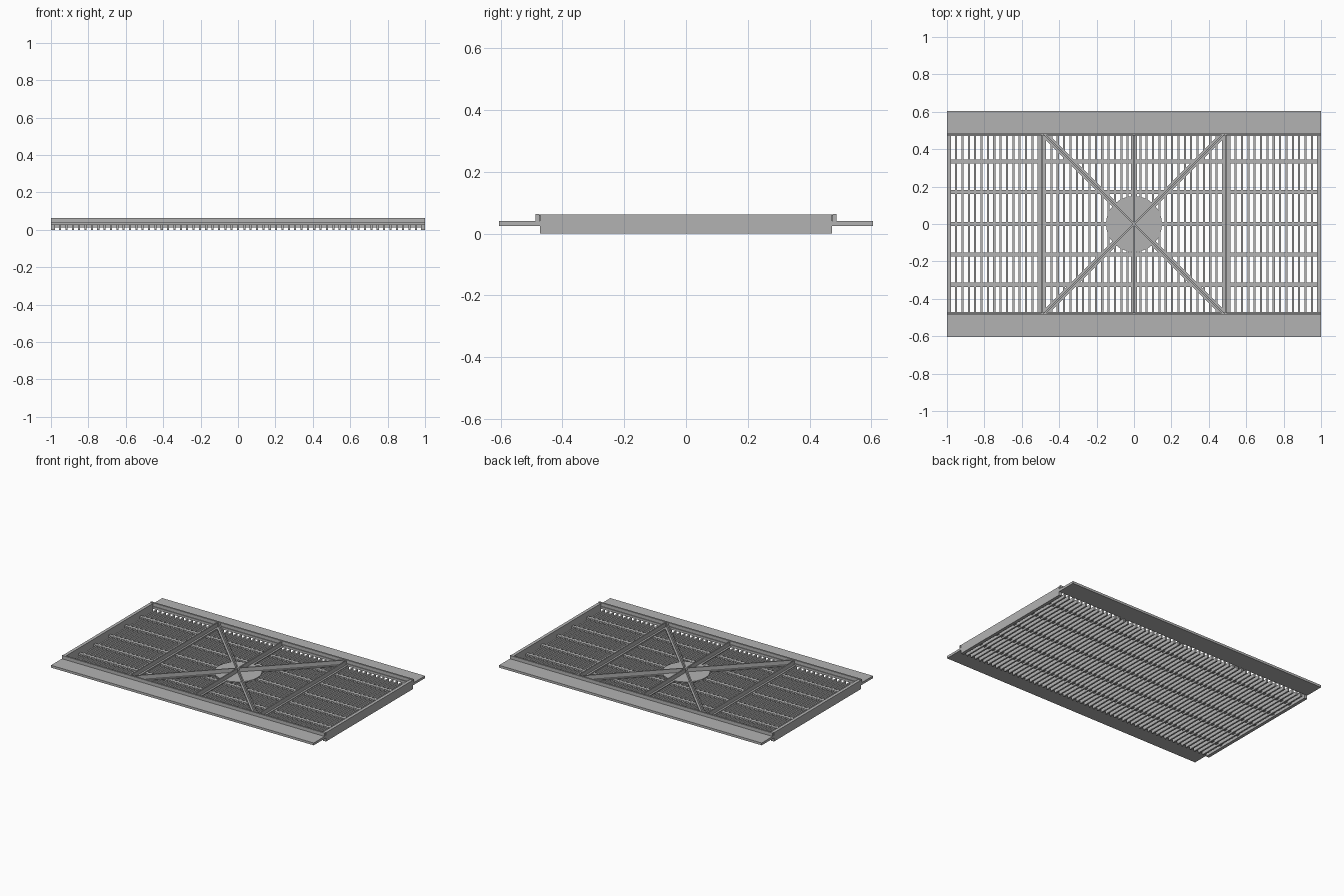
import bpy, bmesh, math
from mathutils import Matrix

if "Cube" in bpy.data.objects:
    bpy.data.objects.remove(bpy.data.objects["Cube"])

steel = bpy.data.materials.new("grey steel")
steel.diffuse_color = (0.45, 0.45, 0.45, 1)
steel.use_nodes = True
steel.node_tree.nodes["Principled BSDF"].inputs["Base Color"].default_value = steel.diffuse_color


def finish(name, bm):
    mesh = bpy.data.meshes.new(name)
    bm.to_mesh(mesh)
    bm.free()
    mesh.materials.append(steel)
    obj = bpy.data.objects.new(name, mesh)
    bpy.context.collection.objects.link(obj)
    return obj


def add_box(bm, x0, x1, y0, y1, z0, z1):
    m = Matrix.Translation(((x0 + x1) / 2, (y0 + y1) / 2, (z0 + z1) / 2))
    m = m @ Matrix.Diagonal((x1 - x0, y1 - y0, z1 - z0, 1))
    bmesh.ops.create_cube(bm, size=1, matrix=m)


def extrude_profile(name, points, length, axis_turn=0):
    """Closed (y, z) outline extruded along x, centred, then turned about z."""
    bm = bmesh.new()
    face = bm.faces.new([bm.verts.new((-length / 2, y, z)) for y, z in points])
    out = bmesh.ops.extrude_face_region(bm, geom=[face])
    moved = [g for g in out["geom"] if isinstance(g, bmesh.types.BMVert)]
    bmesh.ops.translate(bm, verts=moved, vec=(length, 0, 0))
    bmesh.ops.recalc_face_normals(bm, faces=bm.faces)
    bmesh.ops.rotate(bm, verts=bm.verts, matrix=Matrix.Rotation(axis_turn, 3, 'Z'))
    return finish(name, bm)


# Long side ledges with a raised inner lip
for side, label in ((-1, "front"), (1, "back")):
    outline = [(0.47, 0.025), (0.605, 0.025), (0.605, 0.041),
               (0.487, 0.041), (0.487, 0.064), (0.475, 0.064), (0.475, 0.041), (0.47, 0.041)]
    extrude_profile(label + "_ledge", [(side * y, z) for y, z in outline], 2)

# End plates
for side, label in ((-1, "left"), (1, "right")):
    bm = bmesh.new()
    x0, x1 = sorted((side * 0.978, side))
    add_box(bm, x0, x1, -0.472, 0.472, 0, 0.061)
    finish(label + "_end_plate", bm)

# Grate slats
bm = bmesh.new()
count = 58
for i in range(1, count):
    x = -0.985 + 1.97 * i / count
    add_box(bm, x - 0.0055, x + 0.0055, -0.472, 0.472, 0, 0.025)
finish("grate_slats", bm)

# Lengthwise tie bars
bm = bmesh.new()
for y in (-0.325, -0.163, 0, 0.172, 0.335):
    add_box(bm, -0.978, 0.978, y - 0.011, y + 0.011, 0.012, 0.026)
finish("tie_bars", bm)

# Cross beams and diagonal braces, flat foot with a standing rib
tee = [(-0.017, 0.026), (0.017, 0.026), (0.017, 0.032), (0.004, 0.032),
       (0.004, 0.06), (-0.004, 0.06), (-0.004, 0.032), (-0.017, 0.032)]
for x, label in ((-0.49, "left"), (0, "middle"), (0.49, "right")):
    beam = extrude_profile(label + "_cross_beam", tee, 0.95, math.pi / 2)
    beam.location.x = x
for turn, label in ((1, "rising"), (-1, "falling")):
    extrude_profile(label + "_brace", tee, 1.35, turn * math.pi / 4)

# Centre disc
bm = bmesh.new()
bmesh.ops.create_cone(bm, cap_ends=True, segments=24, radius1=0.15, radius2=0.15,
                      depth=0.008, matrix=Matrix.Translation((0, 0, 0.029)))
finish("centre_disc", bm)
